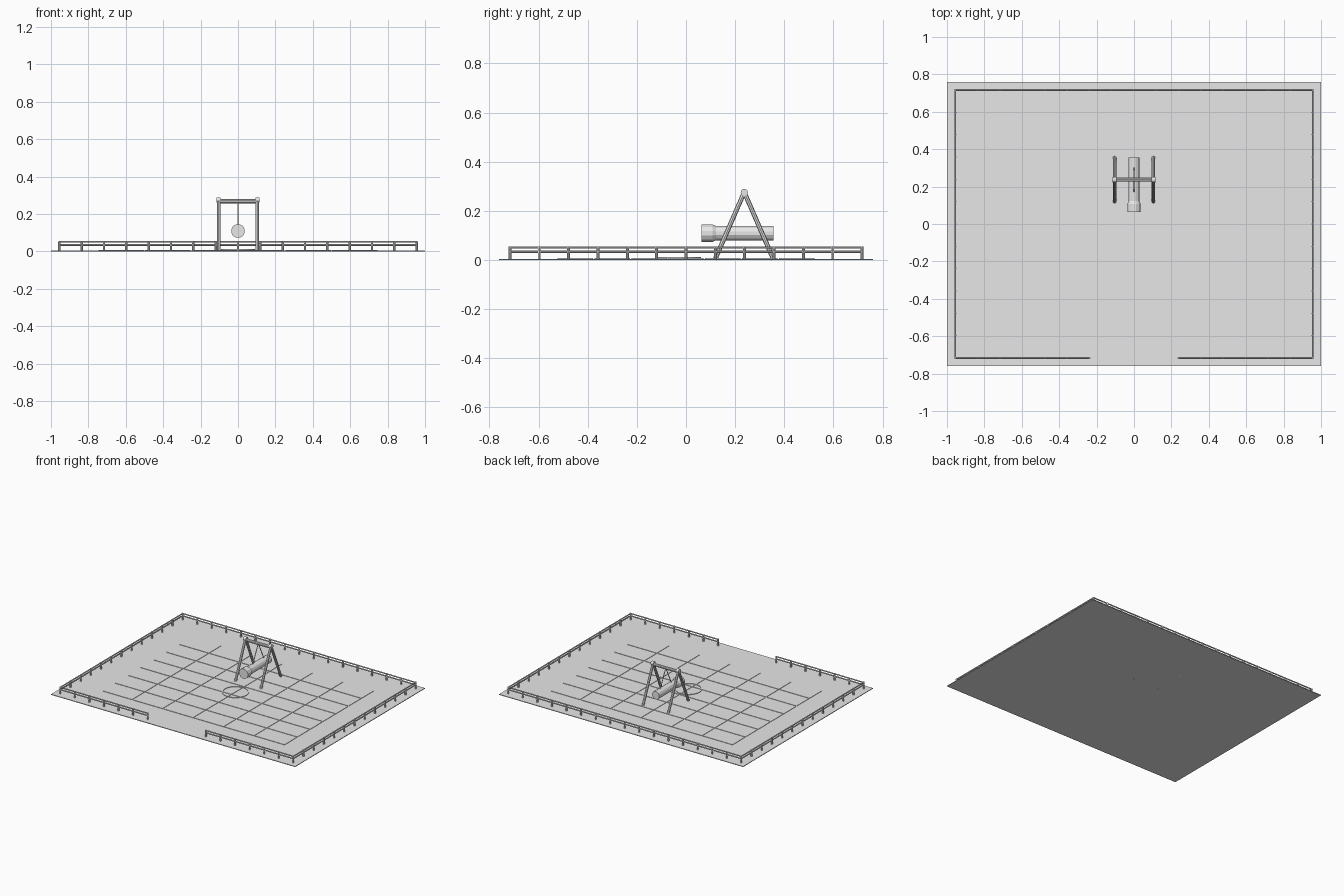
import bpy
import bmesh
import math
from mathutils import Vector

if "Cube" in bpy.data.objects:
    bpy.data.objects.remove(bpy.data.objects["Cube"])

GREY = (0.8, 0.8, 0.8, 1.0)
grey = bpy.data.materials.new("plain grey")
grey.use_nodes = True
grey.diffuse_color = GREY
grey.node_tree.nodes["Principled BSDF"].inputs["Base Color"].default_value = GREY


def finish(name, bm):
    mesh = bpy.data.meshes.new(name)
    bmesh.ops.recalc_face_normals(bm, faces=bm.faces)
    bm.to_mesh(mesh)
    bm.free()
    mesh.materials.append(grey)
    obj = bpy.data.objects.new(name, mesh)
    bpy.context.collection.objects.link(obj)
    return obj


def add_box(bm, lo, hi):
    lo, hi = Vector(lo), Vector(hi)
    made = bmesh.ops.create_cube(bm, size=1)["verts"]
    for v in made:
        v.co = (lo + hi) / 2 + v.co * (hi - lo)


def add_rod(bm, a, b, radius, sides=8):
    a, b = Vector(a), Vector(b)
    made = bmesh.ops.create_cone(bm, cap_ends=True, segments=sides, radius1=radius,
                                 radius2=radius, depth=(b - a).length)["verts"]
    turn = (b - a).to_track_quat("Z", "Y")
    for v in made:
        v.co = turn @ v.co + (a + b) / 2


def lathe(name, profile, sides, center, along_y=False):
    """Closed (radius, height) profile swept round an axis."""
    bm = bmesh.new()
    rings = []
    for r, h in profile:
        ring = []
        for i in range(sides):
            t = math.tau * (i + 0.5) / sides
            p = (r * math.cos(t), r * math.sin(t), h)
            if along_y:
                p = (p[0], p[2], p[1])
            ring.append(bm.verts.new(Vector(center) + Vector(p)))
        rings.append(ring)
    return bm, rings


def bridge(bm, a, b):
    n = len(a)
    for i in range(n):
        bm.faces.new((a[i], a[(i + 1) % n], b[(i + 1) % n], b[i]))


# Ground slab
GROUND = 0.005
bm = bmesh.new()
add_box(bm, (-1, -0.76, 0), (1, 0.76, GROUND))
finish("ground", bm)

# Paving slabs with narrow joints
bm = bmesh.new()
COLS, ROWS, DX, DY, JOINT = 6, 7, 0.25, 0.15, 0.003
for i in range(COLS):
    for j in range(ROWS):
        x = (i - COLS / 2) * DX
        y = (j - ROWS / 2) * DY
        add_box(bm, (x + JOINT, y + JOINT, GROUND - 0.001),
                (x + DX - JOINT, y + DY - JOINT, 0.008))
finish("paving", bm)

# Low ring in the middle of the yard
bm, rings = lathe("ring", [(0.091, 0.004), (0.091, 0.012), (0.085, 0.012), (0.085, 0.004)],
                  24, (0, -0.03, 0))
for k in range(4):
    bridge(bm, rings[k], rings[(k + 1) % 4])
finish("center_ring", bm)

# Fence: posts at an even step, two rails, opening at the front
FX, FY, STEP = 0.955, 0.716, 0.1194
OPENING = 2 * STEP
posts, rails = bmesh.new(), bmesh.new()
spots = set()
for i in range(-8, 9):
    spots.add((i, 6))
    if abs(i) >= 2:
        spots.add((i, -6))
for j in range(-6, 7):
    spots.update({(-8, j), (8, j)})
for i, j in sorted(spots):
    add_rod(posts, (i * STEP, j * STEP, 0.002), (i * STEP, j * STEP, 0.054), 0.006)
runs = [((-FX, FY), (FX, FY)), ((-FX, -FY), (-FX, FY)), ((FX, -FY), (FX, FY)),
        ((-FX, -FY), (-OPENING, -FY)), ((OPENING, -FY), (FX, -FY))]
for z in (0.034, 0.051):
    for a, b in runs:
        add_rod(rails, (*a, z), (*b, z), 0.0045)
finish("fence_posts", posts)
finish("fence_rails", rails)

# Two A-frames with a crossbar
APEX_Y, APEX_Z = 0.237, 0.276
legs = bmesh.new()
for x in (-0.104, 0.104):
    for s in (-1, 1):
        add_rod(legs, (x, APEX_Y + s * 0.119, 0.002), (x, APEX_Y, APEX_Z), 0.0095)
finish("frame_legs", legs)
bm = bmesh.new()
add_rod(bm, (-0.11, APEX_Y, 0.268), (0.11, APEX_Y, 0.268), 0.011, 10)
for x in (-0.104, 0.104):
    add_rod(bm, (x - 0.011, APEX_Y, 0.275), (x + 0.011, APEX_Y, 0.275), 0.0145, 12)
finish("crossbar", bm)

# Hanging ram with a thicker head
LOG_Z = 0.109
profile = [(0.037, 0.064), (0.037, 0.108), (0.03, 0.122), (0.03, 0.355)]
bm, rings = lathe("ram", profile, 12, (0, 0, LOG_Z), along_y=True)
for a, b in zip(rings, rings[1:]):
    bridge(bm, a, b)
bm.faces.new(rings[0])
bm.faces.new(rings[-1])
finish("battering_ram", bm)

# Ropes from the crossbar to the ram
bm = bmesh.new()
for s in (-1, 1):
    add_rod(bm, (0, APEX_Y, 0.268), (0, APEX_Y + s * 0.066, LOG_Z + 0.024), 0.003, 6)
finish("ropes", bm)
